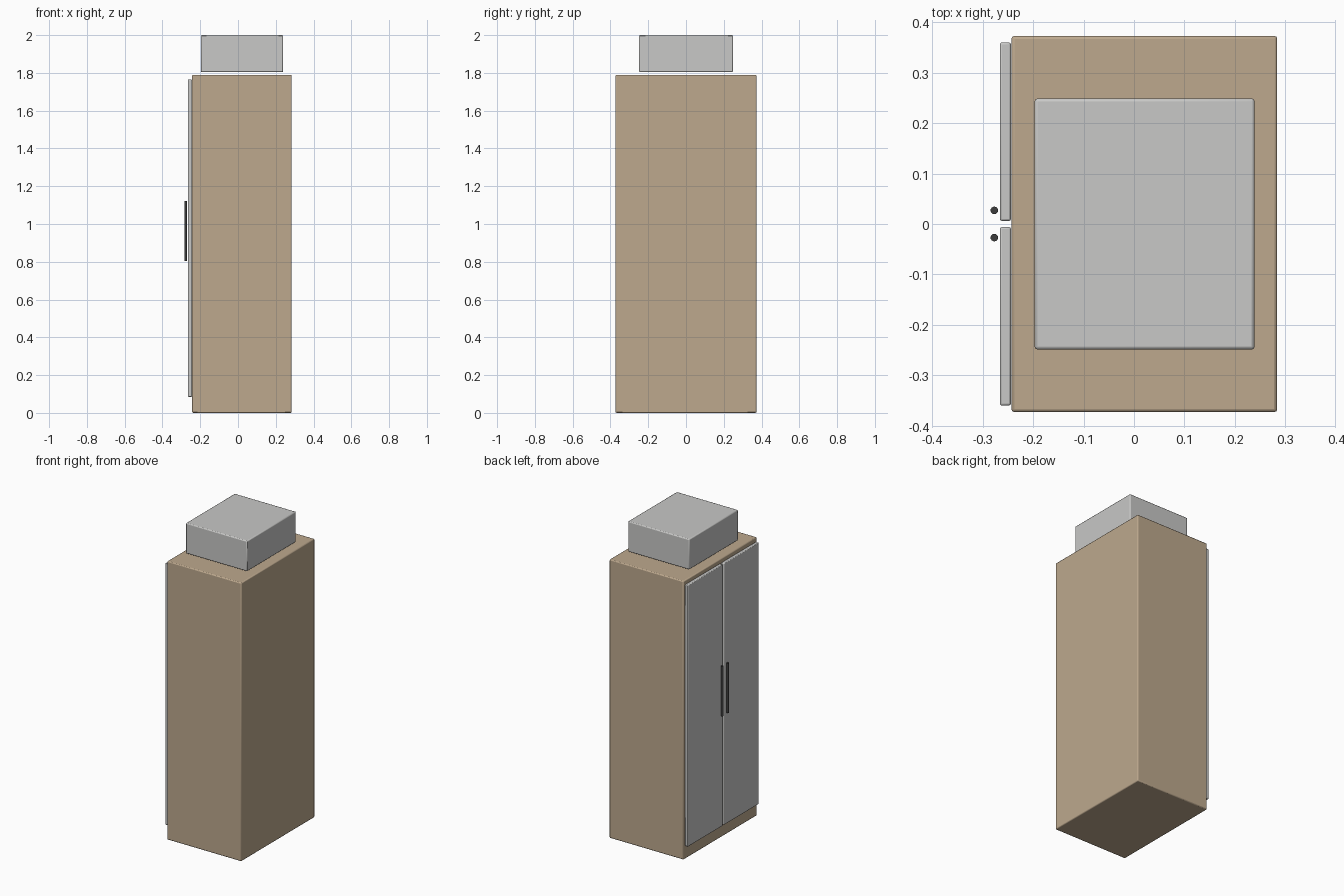
import bpy

cube = bpy.data.objects.get("Cube")
if cube:
    bpy.data.objects.remove(cube, do_unlink=True)


def material(name, color):
    mat = bpy.data.materials.new(name)
    mat.use_nodes = True
    mat.diffuse_color = (*color, 1)
    mat.node_tree.nodes["Principled BSDF"].inputs["Base Color"].default_value = (*color, 1)
    return mat


wood = material("light wood", (0.51, 0.395, 0.27))
grey = material("pale grey", (0.58, 0.58, 0.57))
dark = material("dark metal", (0.045, 0.045, 0.045))


def finish(obj, name, mat, bevel=0):
    obj.name = name
    obj.data.materials.append(mat)
    bpy.ops.object.transform_apply(location=False, rotation=False, scale=True)
    if bevel:
        mod = obj.modifiers.new("Soft edges", "BEVEL")
        mod.width = bevel
        mod.segments = 2
    bpy.ops.object.shade_smooth_by_angle()
    return obj


def box(name, low, high, mat, bevel):
    centre = [(a + b) / 2 for a, b in zip(low, high)]
    bpy.ops.mesh.primitive_cube_add(size=1, location=centre)
    obj = bpy.context.object
    obj.scale = [b - a for a, b in zip(low, high)]
    return finish(obj, name, mat, bevel)


# Cabinet body and the unit above it
box("cabinet_body", (-0.243, -0.373, 0), (0.284, 0.373, 1.79), wood, 0.006)
box("top_unit", (-0.197, -0.249, 1.804), (0.239, 0.249, 2), grey, 0.006)

# Pair of doors with upright bar handles
for side, label in ((-1, "front"), (1, "back")):
    near, far = sorted((side * 0.006, side * 0.36))
    box(label + "_door", (-0.266, near, 0.085), (-0.244, far, 1.765), grey, 0.004)
    bpy.ops.mesh.primitive_cylinder_add(
        vertices=16, radius=0.0075, depth=0.32, location=(-0.277, side * 0.027, 0.963))
    finish(bpy.context.object, label + "_door_handle", dark)
